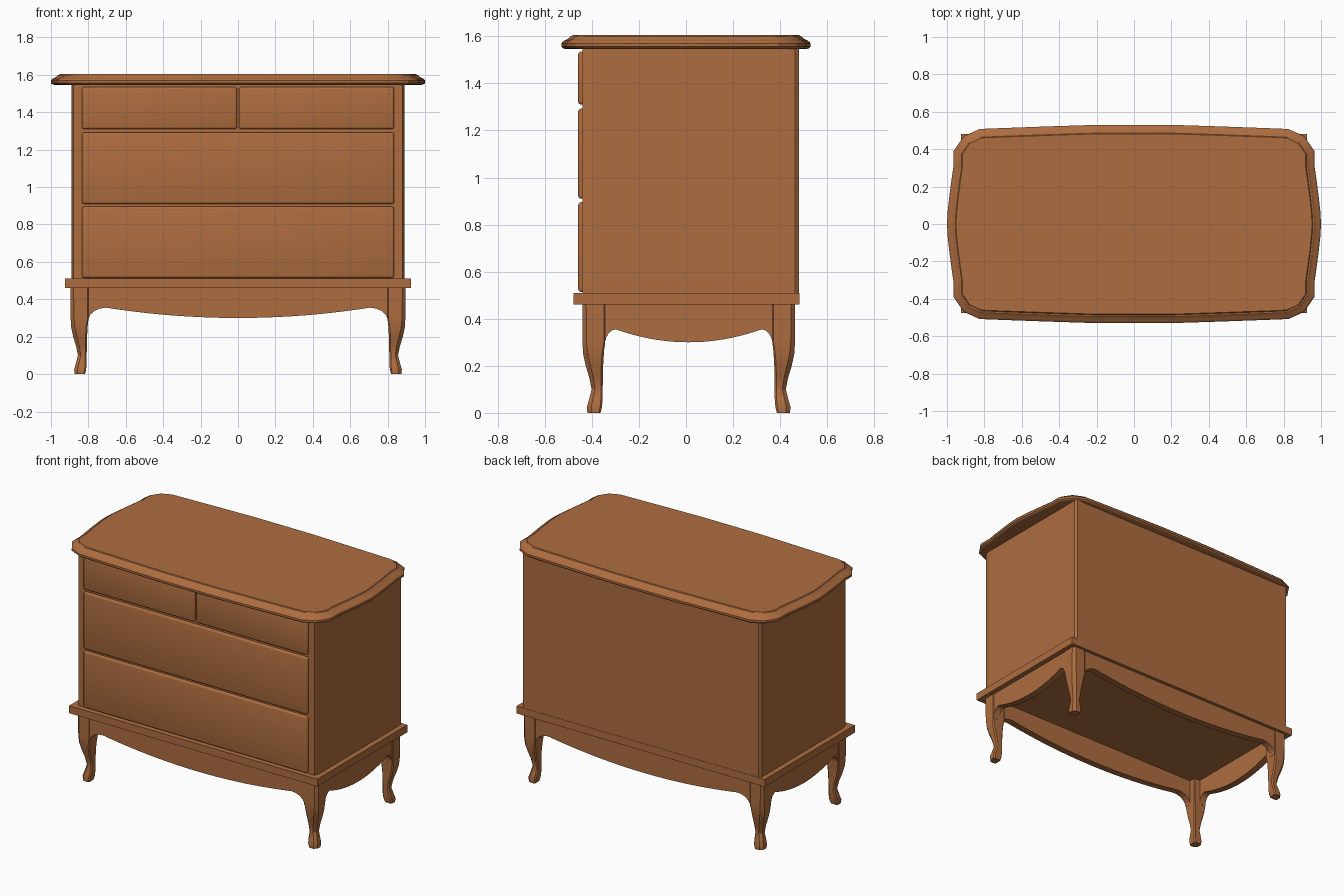
import bpy, bmesh, math
from mathutils import Vector

if "Cube" in bpy.data.objects:
    bpy.data.objects.remove(bpy.data.objects["Cube"])

wood = bpy.data.materials.new("warm brown wood")
wood.diffuse_color = (0.42, 0.152, 0.05, 1)
wood.use_nodes = True
wood.node_tree.nodes["Principled BSDF"].inputs["Base Color"].default_value = wood.diffuse_color

YC = 0.0115           # depth centre of the stand and legs
LX, LY = 0.895, 0.4515  # outer half sizes over the legs


def make(name, rings, smooth=None):
    """Loft closed rings of points into a capped solid."""
    bm = bmesh.new()
    vs = [[bm.verts.new(p) for p in r] for r in rings]
    n = len(vs[0])
    for a, b in zip(vs, vs[1:]):
        for i in range(n):
            j = (i + 1) % n
            bm.faces.new((a[i], a[j], b[j], b[i]))
    bm.faces.new(vs[0])
    bm.faces.new(vs[-1])
    bmesh.ops.recalc_face_normals(bm, faces=bm.faces)
    me = bpy.data.meshes.new(name)
    bm.to_mesh(me)
    bm.free()
    me.materials.append(wood)
    ob = bpy.data.objects.new(name, me)
    bpy.context.collection.objects.link(ob)
    if smooth:
        bpy.ops.object.select_all(action='DESELECT')
        ob.select_set(True)
        bpy.context.view_layer.objects.active = ob
        bpy.ops.object.shade_smooth_by_angle(angle=math.radians(smooth))
    return ob


def prism(name, outline, z0, z1):
    return make(name, [[(x, y, z) for x, y in outline] for z in (z0, z1)])


def box(name, x0, x1, y0, y1, z0, z1):
    return prism(name, [(x0, y0), (x1, y0), (x1, y1), (x0, y1)], z0, z1)


# carcass with slightly cut-back corner posts
half = [(0.88, -0.44), (0.89, -0.40), (0.89, 0.463), (0.877, 0.48)]
prism("cabinet_body", half + [(-x, y) for x, y in reversed(half)], 0.51, 1.55)
box("base_slab", -0.925, 0.925, -0.477, 0.482, 0.46, 0.51)

# drawer fronts with softened edges
drawers = [("top_left_drawer", -0.835, -0.006, 1.31, 1.535),
           ("top_right_drawer", 0.006, 0.835, 1.31, 1.535),
           ("middle_drawer", -0.835, 0.835, 0.91, 1.293),
           ("bottom_drawer", -0.835, 0.835, 0.514, 0.895)]
for name, x0, x1, z0, z1 in drawers:
    d = box(name, x0, x1, -0.458, -0.42, z0, z1)
    bev = d.modifiers.new("soft_edge", 'BEVEL')
    bev.width = 0.012
    bev.segments = 3
    d.data.polygons.foreach_set("use_smooth", [True] * len(d.data.polygons))

# shaped top: one quarter outline mirrored, lofted through a moulded edge
q = [(1, 0), (0.996, 0.07), (0.987, 0.15), (0.974, 0.25), (0.965, 0.31),
     (0.965, 0.39), (0.91, 0.47), (0.825, 0.508), (0.7, 0.513),
     (0.45, 0.522), (0.2, 0.53), (0, 0.53)]
loop = q + [(-x, y) for x, y in q[-2::-1]]
loop += [(x, -y) for x, y in loop[-2:0:-1]]


def inset(pts, d):
    out = []
    for i, p in enumerate(pts):
        p = Vector(p)
        a = (p - Vector(pts[i - 1])).normalized()
        b = (Vector(pts[(i + 1) % len(pts)]) - p).normalized()
        t = (a + b).normalized()
        out.append(p + Vector((-t.y, t.x)) * d / max(0.6, t.dot(a)))
    return out


moulding = [(1.545, 0.022), (1.549, 0.008), (1.556, 0.0), (1.570, 0.0),
            (1.577, 0.006), (1.582, 0.014), (1.590, 0.030), (1.598, 0.037),
            (1.600, 0.044), (1.605, 0.048)]
make("moulded_top", [[(p.x, p.y, z) for p in inset(loop, d)]
                     for z, d in moulding], 25)

# curved legs: height, outer offset, inner offset, outer corner cut
sections = [(0.46, 0, 0.095, 0.016), (0.30, 0, 0.095, 0.018),
            (0.25, 0.003, 0.091, 0.020), (0.20, 0.014, 0.088, 0.020),
            (0.15, 0.029, 0.087, 0.018), (0.10, 0.039, 0.086, 0.015),
            (0.06, 0.029, 0.086, 0.016), (0.025, 0.019, 0.083, 0.018),
            (0.0, 0.021, 0.077, 0.018)]
for sx, sidename in ((-1, "left"), (1, "right")):
    for sy, endname in ((-1, "front"), (1, "back")):
        rings = []
        for z, o, i, c in sections:
            k = 0.008 if z < 0.29 else 0.004
            prof = [(o + c, o), (i - k, o), (i, o + k), (i, i - k),
                    (i - k, i), (o + k, i), (o, i - k), (o, o + c)]
            rings.append([(sx * (LX - u), YC + sy * (LY - v), z)
                          for u, v in prof])
        make(f"{endname}_{sidename}_leg", rings, 30)


def apron_profile(leg, peak):
    """Scalloped lower edge, with rounded brackets against the legs."""
    w = leg - peak
    right = [(peak * t / 10, 0.30 + 0.055 * (t / 10) ** 2) for t in range(1, 11)]
    right += [(peak + w * math.sin(a), 0.285 + 0.07 * math.cos(a))
              for a in (math.radians(d) for d in (20, 40, 60, 75, 90))]
    right += [(leg + 0.012, 0.285), (leg + 0.012, 0.462)]
    return [(-x, z) for x, z in reversed(right)] + [(0, 0.30)] + right


# aprons between the legs
for s, name in ((-1, "front_apron"), (1, "back_apron")):
    make(name, [[(x, YC + s * (LY - d), z) for x, z in apron_profile(0.80, 0.705)]
                for d in (0.004, 0.05)])
for s, name in ((-1, "left_apron"), (1, "right_apron")):
    make(name, [[(s * (LX - d), YC + y, z) for y, z in apron_profile(0.3565, 0.31)]
                for d in (0.004, 0.05)])
